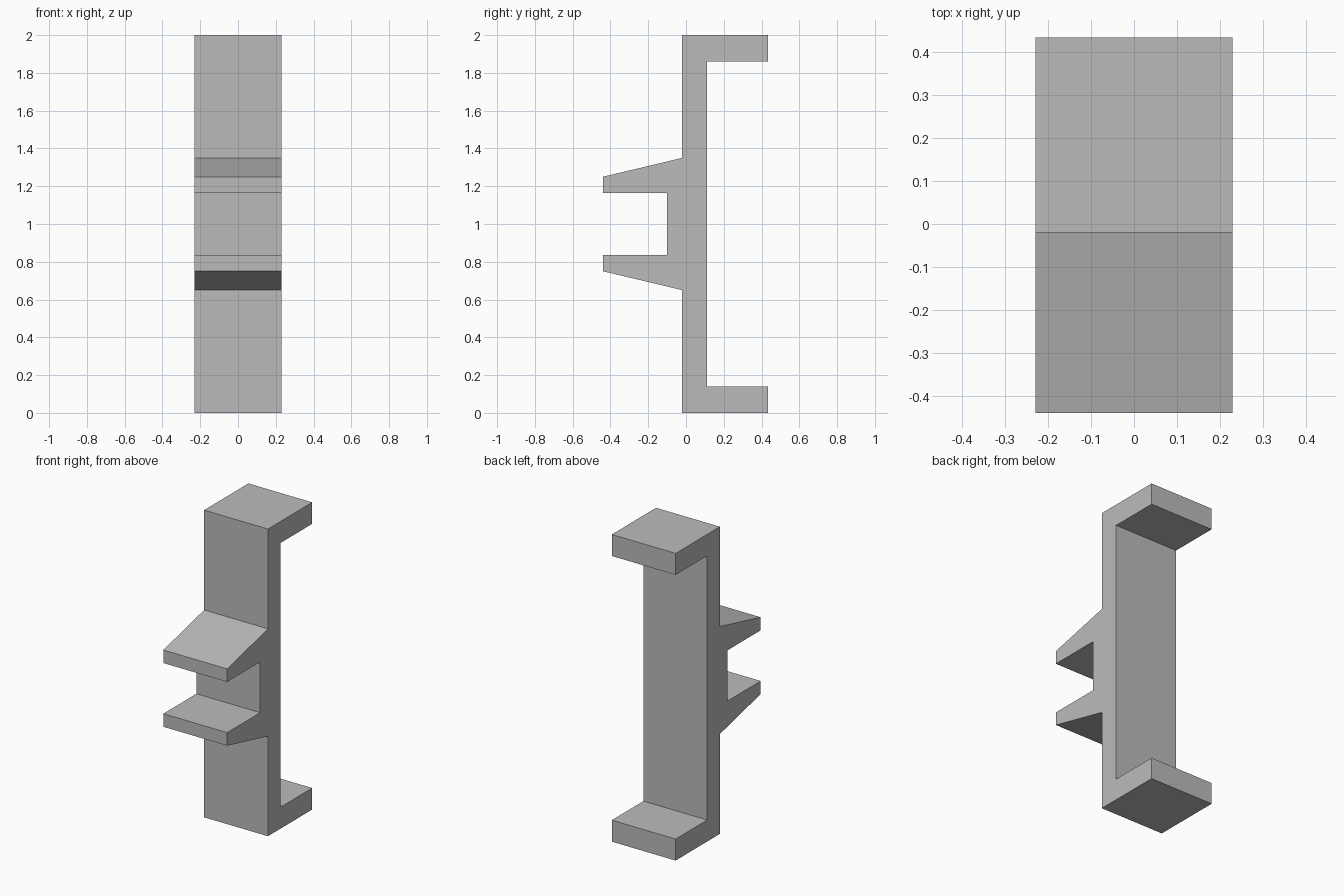
import bpy
import bmesh

cube = bpy.data.objects.get("Cube")
if cube:
    bpy.data.objects.remove(cube, do_unlink=True)

HALF_WIDTH = 0.23
MIDDLE = 1.0

# Flat grey material
grey = bpy.data.materials.new("plain grey")
grey.use_nodes = True
colour = (0.5, 0.5, 0.5, 1)
grey.diffuse_color = colour
grey.node_tree.nodes["Principled BSDF"].inputs["Base Color"].default_value = colour

# Upper half of the side profile as (y, height above the middle):
# clip slot, tapered prong, front of spine, top flange, back of spine
upper = [(-0.10, 0.165), (-0.44, 0.165), (-0.44, 0.25), (-0.02, 0.35),
         (-0.02, 1.0), (0.435, 1.0), (0.435, 0.86), (0.11, 0.86)]
lower = [(y, -h) for y, h in reversed(upper)]

# Extrude the mirrored profile across the width
bm = bmesh.new()
profile = bm.faces.new([bm.verts.new((-HALF_WIDTH, y, MIDDLE + h))
                        for y, h in upper + lower])
extruded = bmesh.ops.extrude_face_region(bm, geom=[profile], use_keep_orig=True)
moved = [g for g in extruded["geom"] if isinstance(g, bmesh.types.BMVert)]
bmesh.ops.translate(bm, verts=moved, vec=(2 * HALF_WIDTH, 0, 0))
bmesh.ops.recalc_face_normals(bm, faces=bm.faces)

mesh = bpy.data.meshes.new("clip_bracket")
bm.to_mesh(mesh)
bm.free()
mesh.materials.append(grey)
bracket = bpy.data.objects.new("clip_bracket", mesh)
bpy.context.collection.objects.link(bracket)
